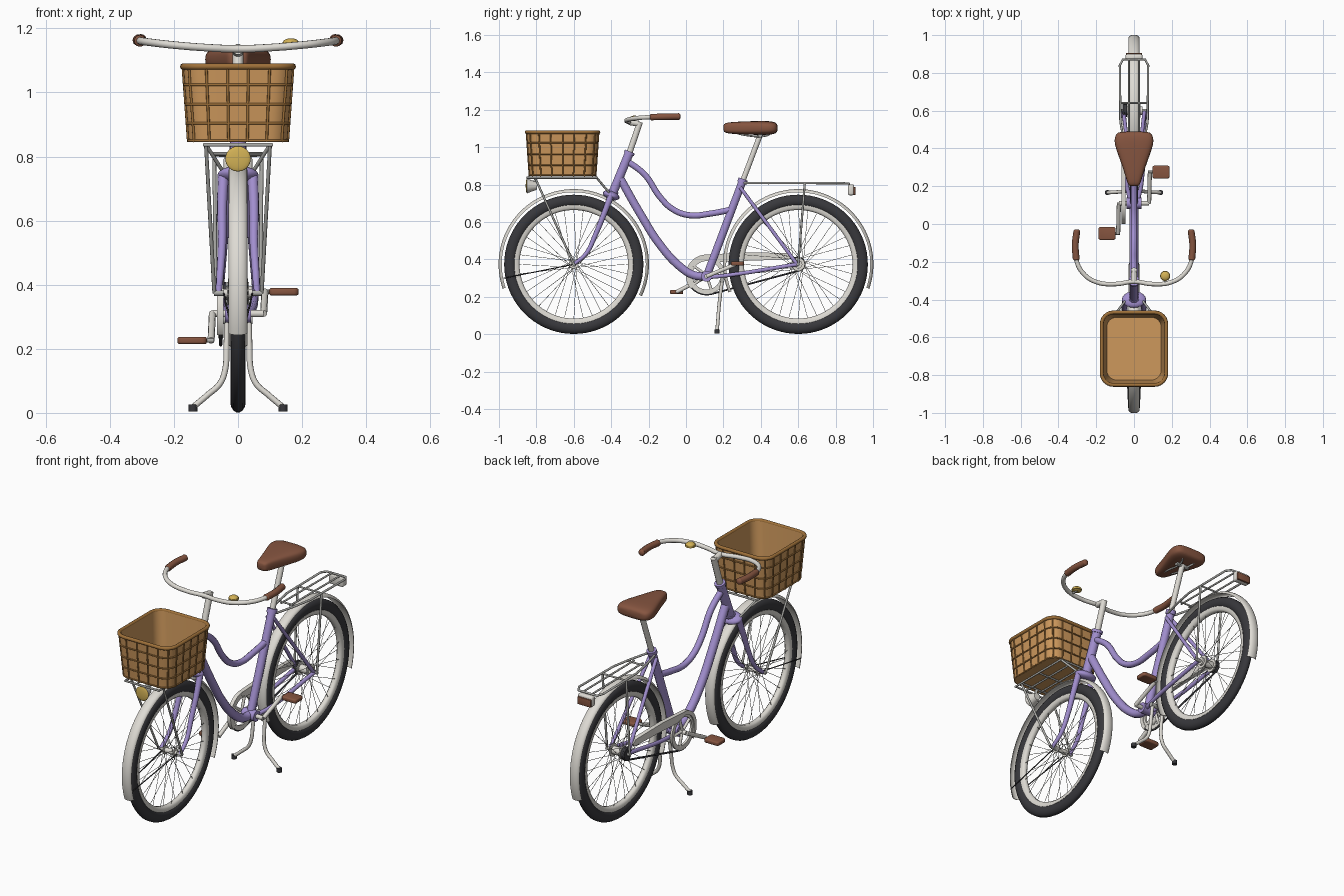
import bpy, bmesh, math
from math import sin, cos, pi, radians
from mathutils import Matrix

if "Cube" in bpy.data.objects:
    bpy.data.objects.remove(bpy.data.objects["Cube"], do_unlink=True)


def material(name, code):
    chan = [int(code[i:i + 2], 16) / 255 for i in (0, 2, 4)]
    lin = [c / 12.92 if c < 0.04 else ((c + 0.055) / 1.055) ** 2.4 for c in chan]
    m = bpy.data.materials.new(name)
    m.use_nodes = True
    m.diffuse_color = (*lin, 1)
    m.node_tree.nodes["Principled BSDF"].inputs["Base Color"].default_value = (*lin, 1)
    return m


LILAC = material("lilac paint", "A28FCF")
PALE = material("pale enamel", "DEDBD4")
STEEL = material("grey steel", "AEAEAA")
RUBBER = material("dark rubber", "38383C")
LEATHER = material("brown leather", "865540")
WICKER = material("tan wicker", "CD985C")
WEAVE = material("dark wicker", "9E7039")
BRASS = material("brass", "D3B256")

AXLE, WHEEL = 0.374, 0.6


def finish(name, mesh, mat):
    ob = bpy.data.objects.new(name, mesh)
    bpy.context.collection.objects.link(ob)
    mesh.materials.clear()
    mesh.materials.append(mat)
    for p in mesh.polygons:
        p.use_smooth = True
        p.material_index = 0
    mesh.set_sharp_from_angle(angle=radians(50))
    return ob


def rods(name, paths, radius, mat, closed=False, res=3, taper=1.0, bent=True):
    """Round tubes along paths; paths of three or more points are smooth when bent."""
    cu = bpy.data.curves.new(name, "CURVE")
    cu.dimensions = "3D"
    cu.bevel_depth, cu.bevel_resolution = radius, res
    cu.resolution_u, cu.use_fill_caps = 6, True
    for path in paths:
        smooth = bent and len(path) > 2
        sp = cu.splines.new("BEZIER" if smooth else "POLY")
        pts = sp.bezier_points if smooth else sp.points
        pts.add(len(path) - 1)
        for i, (p, co) in enumerate(zip(pts, path)):
            p.co = co if smooth else (*co, 1)
            p.radius = 1 + (taper - 1) * i / (len(path) - 1)
            if smooth:
                p.handle_left_type = p.handle_right_type = "AUTO"
        sp.use_cyclic_u = closed
    tmp = bpy.data.objects.new(name + "_path", cu)
    bpy.context.collection.objects.link(tmp)
    mesh = bpy.data.meshes.new_from_object(tmp.evaluated_get(bpy.context.evaluated_depsgraph_get()))
    bpy.data.objects.remove(tmp, do_unlink=True)
    return finish(name, mesh, mat)


def both(*paths):
    return [[(s * x, y, z) for x, y, z in p] for p in paths for s in (1, -1)]


def loft(name, rings, mat, loop=False):
    """Skin a list of closed rings, capping the ends unless they join."""
    bm = bmesh.new()
    vs = [[bm.verts.new(c) for c in r] for r in rings]
    n = len(rings[0])
    for a, b in zip(vs, vs[1:] + vs[:1] if loop else vs[1:]):
        for i in range(n):
            j = (i + 1) % n
            bm.faces.new((a[i], a[j], b[j], b[i]))
    if not loop:
        bm.faces.new(vs[0])
        bm.faces.new(vs[-1])
    bmesh.ops.recalc_face_normals(bm, faces=bm.faces)
    mesh = bpy.data.meshes.new(name)
    bm.to_mesh(mesh)
    bm.free()
    return finish(name, mesh, mat)


def lathe(name, profile, cy, cz, mat, start=0, end=360, segs=72):
    """Turn a closed (x, radius) profile about a crosswise axis."""
    full = end - start == 360
    angs = [radians(start + (end - start) * i / segs) for i in range(segs + (not full))]
    rings = [[(x, cy + r * cos(a), cz + r * sin(a)) for x, r in profile] for a in angs]
    return loft(name, rings, mat, loop=full)


def ball(name, loc, size, mat, tilt=0):
    bm = bmesh.new()
    mtx = Matrix.Translation(loc) @ Matrix.Rotation(tilt, 4, "X") @ Matrix.Diagonal((*size, 1))
    bmesh.ops.create_uvsphere(bm, u_segments=20, v_segments=12, radius=1, matrix=mtx)
    mesh = bpy.data.meshes.new(name)
    bm.to_mesh(mesh)
    bm.free()
    return finish(name, mesh, mat)


def block(name, loc, size, mat, corner, bevel):
    """Box with rounded upright corners and softened rims."""
    bm = bmesh.new()
    bmesh.ops.create_cube(bm, size=1, matrix=Matrix.Translation(loc) @ Matrix.Diagonal((*size, 1)))
    for upright, off in ((True, corner), (False, bevel)):
        edges = [e for e in bm.edges if (abs(e.verts[0].co.z - e.verts[1].co.z) > 1e-4) == upright]
        bmesh.ops.bevel(bm, geom=edges, offset=off, segments=3, affect="EDGES", profile=0.5)
    mesh = bpy.data.meshes.new(name)
    bm.to_mesh(mesh)
    bm.free()
    return finish(name, mesh, mat)


# Wheels, hubs, spokes and mudguards
tyre = [(0.024 * cos(2 * pi * i / 14), 0.341 + 0.032 * sin(2 * pi * i / 14)) for i in range(14)]
rim = [(-0.017, 0.318), (-0.017, 0.3), (-0.008, 0.29), (0.008, 0.29), (0.017, 0.3), (0.017, 0.318)]
arc = [radians(180 * i / 10) for i in range(11)]
guard = [(0.029 * cos(a), 0.385 + 0.017 * sin(a)) for a in arc]
guard += [(0.027 * cos(a), 0.385 + 0.014 * sin(a)) for a in reversed(arc)]
for side, cy, hub_r in (("front", -WHEEL, 0.02), ("rear", WHEEL, 0.032)):
    lathe(side + "_tyre", tyre, cy, AXLE, RUBBER)
    lathe(side + "_rim", rim, cy, AXLE, PALE)
    span = (-25, 199) if side == "front" else (-19, 202)
    lathe(side + "_mudguard", guard, cy, AXLE, PALE, *span)
    rods(side + "_hub", [[(-0.045, cy, AXLE), (0.045, cy, AXLE)]], hub_r * 0.7, PALE)
    rods(side + "_axle", [[(-0.075, cy, AXLE), (0.075, cy, AXLE)]], 0.009, STEEL)
    rods(side + "_hub_flanges", both([(0.028, cy, AXLE), (0.034, cy, AXLE)]), hub_r + 0.004, PALE, res=5)
    spokes = []
    for i in range(36):
        a = 2 * pi * i / 36
        b = a + (0.9 if i // 2 % 2 else -0.9)
        x = 0.031 if i % 2 else -0.031
        spokes.append([(x, cy + hub_r * cos(b), AXLE + hub_r * sin(b)),
                       (x * 0.2, cy + 0.294 * cos(a), AXLE + 0.294 * sin(a))])
    rods(side + "_spokes", spokes, 0.0012, STEEL)
rods("front_mudguard_stays", both([(0.045, -0.6, AXLE), (0.028, -0.975, 0.3)]), 0.003, RUBBER)

# Step-through frame
rods("head_tube", [[(0, -0.392, 0.755), (0, -0.302, 0.972)]], 0.025, LILAC)
rods("headset_rings", [[(0, -0.306, 0.962), (0, -0.3, 0.977)], [(0, -0.394, 0.75), (0, -0.387, 0.767)]], 0.03, LILAC)
rods("down_tube", [[(0, -0.35, 0.83), (0, -0.245, 0.645), (0, -0.14, 0.48), (0, -0.03, 0.36),
                    (0, 0.045, 0.315), (0, 0.11, 0.31)]], 0.023, LILAC)
rods("top_tube", [[(0, -0.32, 0.93), (0, -0.22, 0.853), (0, -0.14, 0.735), (0, -0.07, 0.668),
                   (0, 0.02, 0.636), (0, 0.13, 0.645), (0, 0.25, 0.668)]], 0.017, LILAC)
rods("seat_tube", [[(0, 0.11, 0.31), (0, 0.305, 0.826)]], 0.022, LILAC)
rods("bottom_bracket", [[(-0.04, 0.11, 0.31), (0.04, 0.11, 0.31)]], 0.03, LILAC)
rods("seat_stays", both([(0.02, 0.29, 0.785), (0.055, 0.594, AXLE)]), 0.01, LILAC)
rods("chain_stays", both([(0.02, 0.12, 0.305), (0.04, 0.22, 0.315), (0.055, 0.594, AXLE)]), 0.011, LILAC)

# Fork
ball("fork_crown", (0, -0.4, 0.743), (0.064, 0.046, 0.024), LILAC, tilt=-0.35)
rods("fork_legs", both([(0.046, -0.402, 0.74), (0.05, -0.44, 0.64), (0.05, -0.485, 0.53),
                        (0.056, -0.535, 0.43), (0.06, -0.6, AXLE)]), 0.0175, LILAC, taper=0.55)

# Stem, handlebar, grips and bell
rods("stem", [[(0, -0.304, 0.965), (0, -0.246, 1.135)]], 0.017, PALE)
rods("stem_extension", [[(0, -0.25, 1.125), (0, -0.305, 1.135)]], 0.017, PALE)
half_bar = [(0.1, -0.318, 1.14), (0.2, -0.307, 1.148), (0.27, -0.26, 1.156), (0.305, -0.19, 1.161), (0.308, -0.1, 1.163)]
rods("handlebar", [[(-x, y, z) for x, y, z in reversed(half_bar)] + [(0, -0.305, 1.136)] + half_bar], 0.012, PALE)
rods("grips", both([(0.306, -0.185, 1.161), (0.311, -0.11, 1.163), (0.303, -0.04, 1.164)]), 0.018, LEATHER)
for side, s in (("left", 1), ("right", -1)):
    ball(side + "_grip_end", (s * 0.303, -0.04, 1.164), (0.018, 0.012, 0.018), LEATHER)
    ball(side + "_grip_front", (s * 0.306, -0.185, 1.161), (0.018, 0.009, 0.018), LEATHER)
rods("bell_base", [[(0.165, -0.275, 1.147), (0.165, -0.275, 1.156)]], 0.027, BRASS, res=6)
ball("bell_dome", (0.165, -0.275, 1.156), (0.025, 0.025, 0.013), BRASS)
rods("bell_clamp", [[(0.165, -0.312, 1.146), (0.165, -0.27, 1.148)]], 0.007, STEEL)

# Saddle and seat post
rods("seat_post", [[(0, 0.3, 0.81), (0, 0.402, 1.08)]], 0.015, PALE)
rods("seat_clamp", [[(0, 0.298, 0.808), (0, 0.306, 0.83)]], 0.027, LILAC)
sections = [(0.2, 0.02, 0.016), (0.208, 0.032, 0.026), (0.235, 0.04, 0.031), (0.3, 0.06, 0.035),
            (0.37, 0.086, 0.037), (0.42, 0.103, 0.038), (0.455, 0.105, 0.036), (0.48, 0.093, 0.03), (0.49, 0.075, 0.018)]
rings = []
for y, w, h in sections:
    ring = []
    for i in range(20):
        c, s = cos(2 * pi * i / 20), sin(2 * pi * i / 20)
        ring.append((w * math.copysign(abs(c) ** 0.6, c), y, 1.103 + h * math.copysign(abs(s) ** 0.6, s)))
    rings.append(ring)
saddle = loft("saddle", rings, LEATHER)
saddle.modifiers.new("soft", "SUBSURF").levels = 1
rods("saddle_rails", both([(0.012, 0.24, 1.085), (0.025, 0.32, 1.064), (0.03, 0.43, 1.062), (0.05, 0.46, 1.08)]), 0.005, STEEL)
rods("saddle_clamp", [[(-0.04, 0.397, 1.064), (0.04, 0.397, 1.064)]], 0.012, STEEL)

# Basket: tapered rounded box with a woven lattice
MID, LOW, TOP = -0.66, 0.845, 1.081


def rounded(t, grow=0.0, z=None):
    hx, hy, r = 0.154 + 0.017 * t + grow, 0.176 + 0.016 * t + grow, 0.062 + grow
    pts = []
    for k, (sx, sy) in enumerate(((1, 1), (-1, 1), (-1, -1), (1, -1))):
        for i in range(7):
            a = radians(90 * k + 15 * i)
            pts.append((sx * (hx - r) + r * cos(a), MID + sy * (hy - r) + r * sin(a), LOW + (TOP - LOW) * t if z is None else z))
    return pts


loft("basket", [rounded(0), rounded(1), rounded(1, -0.01), rounded(0, -0.01, LOW + 0.012)], WICKER)
rods("basket_rim", [rounded(1)], 0.01, WEAVE, closed=True, bent=False)
rods("basket_hoops", [rounded(t, 0.001) for t in (0.02, 0.25, 0.5, 0.76)], 0.0042, WEAVE, closed=True, bent=False)
ribs = []
for s in (1, -1):
    for f in (-0.19, 0.19, -0.58, 0.58):
        ribs.append([(f * (0.154 + 0.017 * t), MID + s * (0.177 + 0.016 * t), LOW + (TOP - LOW) * t) for t in (0, 1)])
    for f in (-0.66, -0.33, 0, 0.33, 0.66):
        ribs.append([(s * (0.155 + 0.017 * t), MID + f * (0.176 + 0.016 * t), LOW + (TOP - LOW) * t) for t in (0, 1)])
for i in (3, 10, 17, 24):
    ribs.append([rounded(0, 0.001)[i], rounded(1, 0.001)[i]])
rods("basket_ribs", ribs, 0.0042, WEAVE)

# Front carrier and headlamp
rods("front_carrier", [[(-0.105, -0.85, 0.837), (0.105, -0.85, 0.837), (0.105, -0.475, 0.837), (-0.105, -0.475, 0.837)]],
     0.006, STEEL, closed=True, bent=False)
rods("front_carrier_bars", [[(x, -0.85, 0.837), (x, -0.475, 0.837)] for x in (-0.035, 0.035)]
     + [[(-0.105, y, 0.837), (0.105, y, 0.837)] for y in (-0.8, -0.66)], 0.005, STEEL)
rods("front_carrier_struts", both([(0.1, -0.807, 0.837), (0.074, -0.6, AXLE)], [(0.1, -0.478, 0.837), (0.045, -0.405, 0.75)]),
     0.006, STEEL)
rods("headlamp_bracket", [[(0, -0.82, 0.79), (0, -0.8, 0.837)]], 0.008, STEEL)
rods("headlamp_body", [[(0, -0.85, 0.793), (0, -0.825, 0.793), (0, -0.797, 0.793)]], 0.04, PALE, res=6, taper=0.5, bent=False)
ball("headlamp_lens", (0, -0.85, 0.793), (0.0395, 0.007, 0.0395), BRASS)

# Rear carrier and tail lamp
rods("rear_carrier", [[(0.022, 0.31, 0.808), (0.05, 0.42, 0.808), (0.072, 0.54, 0.808), (0.075, 0.84, 0.808), (0.058, 0.872, 0.805),
                       (-0.058, 0.872, 0.805), (-0.075, 0.84, 0.808), (-0.072, 0.54, 0.808), (-0.05, 0.42, 0.808),
                       (-0.022, 0.31, 0.808)]], 0.006, STEEL, bent=False)
rods("rear_carrier_bars", both([(0.027, 0.42, 0.808), (0.027, 0.872, 0.806)])
     + [[(-w, y, 0.806), (w, y, 0.806)] for y, w in ((0.44, 0.054), (0.64, 0.074))], 0.005, STEEL)
rods("rear_carrier_struts", both([(0.074, 0.635, 0.808), (0.07, 0.6, AXLE)]), 0.006, STEEL)
block("tail_lamp_body", (0, 0.882, 0.772), (0.09, 0.034, 0.058), PALE, 0.01, 0.01)
block("tail_lamp_lens", (0, 0.9, 0.766), (0.084, 0.012, 0.042), LEATHER, 0.004, 0.003)

# Cranks, pedals, chainring and chain
HUB_Y, HUB_Z, CHAIN_X = 0.11, 0.315, -0.054
rods("crank_axle", [[(-0.08, HUB_Y, 0.31), (0.08, HUB_Y, 0.31)]], 0.012, PALE)
for side, s, py, pz in (("left", 1, 0.275, 0.378), ("right", -1, -0.05, 0.226)):
    rods(side + "_crank", [[(s * 0.08, HUB_Y, 0.31), (s * 0.084, py, pz)]], 0.011, PALE)
    rods(side + "_pedal_axle", [[(s * 0.075, py, pz), (s * 0.17, py, pz)]], 0.007, STEEL)
    block(side + "_pedal", (s * 0.143, py, pz), (0.092, 0.07, 0.023), LEATHER, 0.014, 0.007)
lathe("chainring", [(-0.048, 0.076), (-0.048, 0.1), (-0.06, 0.1), (-0.06, 0.076)], HUB_Y, HUB_Z, PALE, segs=48)
rods("chainring_arms", [[(CHAIN_X, HUB_Y, HUB_Z), (CHAIN_X, HUB_Y + 0.085 * cos(a), HUB_Z + 0.085 * sin(a))]
                        for a in [2 * pi * i / 5 for i in range(5)]], 0.008, PALE)
loop = [(CHAIN_X, HUB_Y + 0.103 * cos(radians(a)), HUB_Z + 0.103 * sin(radians(a))) for a in range(90, 286, 13)]
loop += [(CHAIN_X, WHEEL + 0.034 * cos(radians(a)), AXLE + 0.034 * sin(radians(a))) for a in range(-78, 91, 24)]
rods("chain", [loop], 0.005, RUBBER, closed=True, bent=False)
rods("rear_sprocket", [[(-0.06, WHEEL, AXLE), (-0.036, WHEEL, AXLE)]], 0.034, RUBBER, res=6)

# Chain cover: hooked band over the ring with a straight tail
lathe("chain_cover_hook", [(-0.066, 0.09), (-0.066, 0.111), (-0.045, 0.111), (-0.045, 0.09)], HUB_Y, HUB_Z, PALE, 75, 220, 30)
cover = [(0.09, 0.424), (0.3, 0.437), (0.54, 0.435), (0.565, 0.418), (0.55, 0.4), (0.3, 0.392), (0.17, 0.385), (0.1, 0.402)]
loft("chain_cover", [[(x, y, z) for y, z in cover] for x in (-0.067, -0.044)], PALE)

# Two-legged stand
rods("stand_legs", both([(0.034, 0.195, 0.3), (0.036, 0.182, 0.2), (0.04, 0.175, 0.135), (0.056, 0.172, 0.092),
                         (0.095, 0.169, 0.056), (0.14, 0.166, 0.018)]), 0.0095, PALE)
rods("stand_pivot", [[(-0.045, 0.193, 0.29), (0.045, 0.193, 0.29)]], 0.013, STEEL)
rods("stand_feet", both([(0.141, 0.166, 0.004), (0.141, 0.166, 0.026)]), 0.014, RUBBER)
